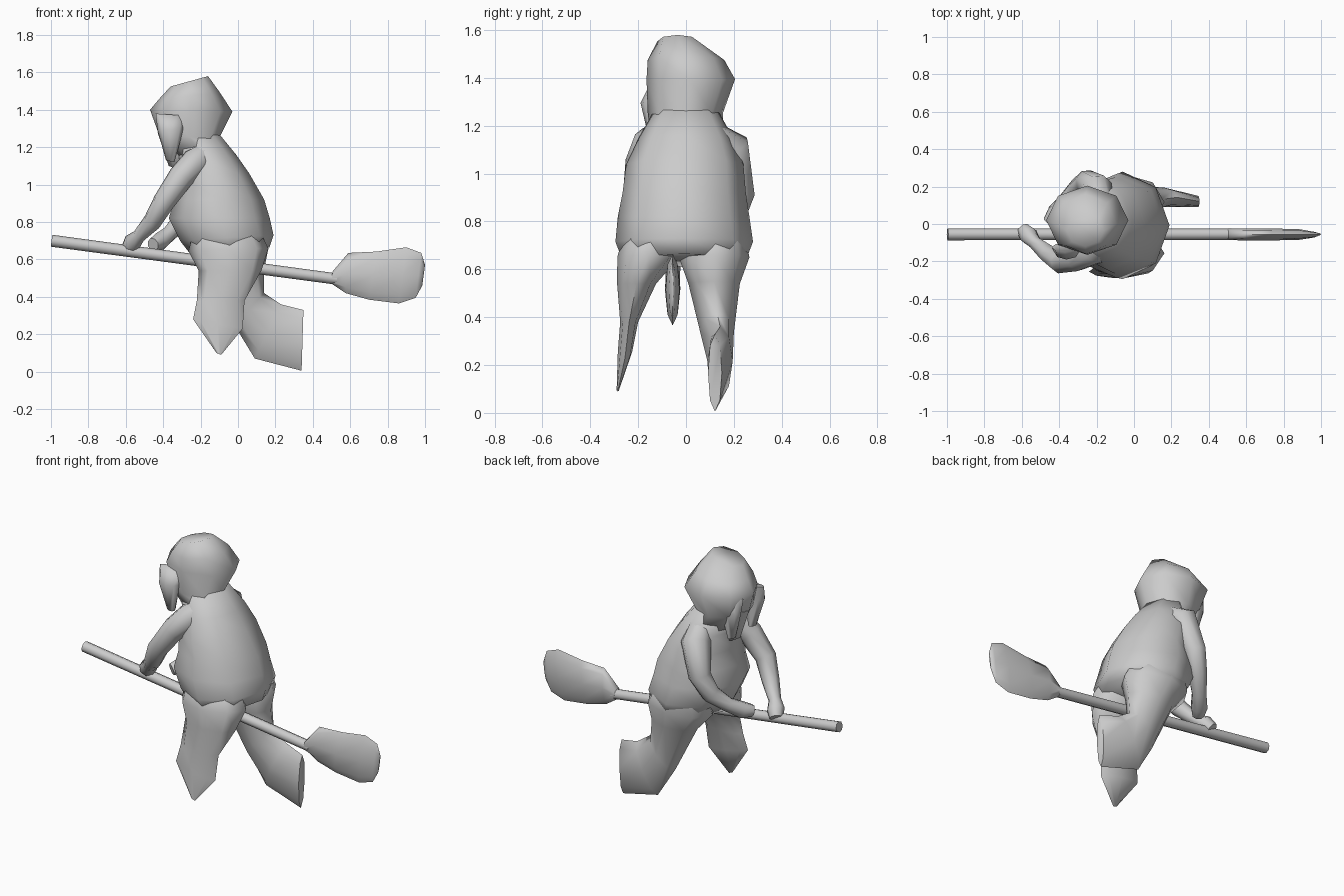
import bpy, bmesh, math


def smooth(ob, angle):
    bpy.ops.object.select_all(action='DESELECT')
    ob.select_set(True)
    bpy.context.view_layer.objects.active = ob
    bpy.ops.object.shade_smooth_by_angle(angle=math.radians(angle))


def loft(name, rings, sides=8, angle=75):
    """Each ring: two opposite ends in xz, then the y range."""
    bm = bmesh.new()
    loops = []
    for xa, za, xb, zb, y0, y1 in rings:
        loop = []
        for i in range(sides):
            a = 2 * math.pi * i / sides
            t = (1 + math.cos(a)) / 2
            y = (y0 + y1) / 2 + (y1 - y0) / 2 * math.sin(a)
            loop.append(bm.verts.new((xa + (xb - xa) * t, y, za + (zb - za) * t)))
        loops.append(loop)
    for p, q in zip(loops, loops[1:]):
        for i in range(sides):
            j = (i + 1) % sides
            bm.faces.new((p[i], p[j], q[j], q[i]))
    bm.faces.new(loops[0])
    bm.faces.new(loops[-1])
    bmesh.ops.recalc_face_normals(bm, faces=bm.faces)
    me = bpy.data.meshes.new(name)
    bm.to_mesh(me)
    bm.free()
    ob = bpy.data.objects.new(name, me)
    bpy.context.collection.objects.link(ob)
    smooth(ob, angle)
    return ob


def tube(name, points):
    """Tapered tube through (x, y, z, radius) points."""
    cu = bpy.data.curves.new(name, 'CURVE')
    cu.dimensions = '3D'
    cu.bevel_depth = 1.0
    cu.bevel_resolution = 2
    cu.use_fill_caps = True
    sp = cu.splines.new('POLY')
    sp.points.add(len(points) - 1)
    for p, (x, y, z, r) in zip(sp.points, points):
        p.co = (x, y, z, 1)
        p.radius = r
    ob = bpy.data.objects.new(name, cu)
    bpy.context.collection.objects.link(ob)
    bpy.ops.object.select_all(action='DESELECT')
    ob.select_set(True)
    bpy.context.view_layer.objects.active = ob
    bpy.ops.object.convert(target='MESH')
    smooth(bpy.context.view_layer.objects.active, 50)


# Robed torso leaning forward
loft("torso", [
    (-.34, 1.27, -.10, 1.27, -.13, .13),
    (-.33, 1.13, -.01, 1.16, -.20, .20),
    (-.33, 1.02, .06, 1.06, -.25, .24),
    (-.34, .92, .14, .92, -.265, .25),
    (-.37, .82, .17, .82, -.285, .265),
    (-.31, .70, .19, .73, -.295, .28),
    (-.24, .61, .168, .665, -.265, .25)])

# Near leg, narrowing to a pointed foot
loft("near_leg", [
    (-.23, .78, .10, .78, -.25, -.03),
    (-.265, .645, .163, .66, -.287, -.025),
    (-.21, .54, .125, .54, -.288, -.125),
    (-.22, .38, .035, .38, -.275, -.20),
    (-.24, .28, .025, .23, -.285, -.225),
    (-.115, .10, -.09, .09, -.29, -.28)])

# Far leg, with the foot kicked back
loft("far_leg", [
    (-.23, .78, .10, .78, .02, .24),
    (-.26, .64, .163, .66, -.03, .265),
    (-.16, .53, .14, .55, .01, .225),
    (-.02, .25, .14, .42, .06, .20),
    (.09, .07, .23, .36, .09, .195),
    (.34, .005, .35, .33, .092, .15)])

# Hooded head draping onto the shoulders
loft("hood", [
    (-.36, 1.525, -.16, 1.58, -.12, .05),
    (-.42, 1.46, -.095, 1.49, -.16, .16),
    (-.47, 1.40, -.03, 1.39, -.165, .205),
    (-.42, 1.26, -.10, 1.25, -.16, .155),
    (-.33, 1.15, -.06, 1.17, -.15, .15)])

# Thin locks on both sides of the face
for name, c, w, s in (("near_lock", -.10, .09, -1), ("far_lock", .05, .07, 1)):
    loft(name, [
        (-.44, 1.38, -.30, 1.37, c, c + .05 * s),
        (-.43, 1.29, -.29, 1.30, c, c + w * s),
        (-.385, 1.13, -.34, 1.12, c, c + .05 * s)])

# Chin
loft("chin", [
    (-.43, 1.28, -.30, 1.28, -.07, .08),
    (-.40, 1.19, -.28, 1.17, -.06, .07),
    (-.37, 1.10, -.27, 1.06, -.03, .04)], sides=6)

# Arms reaching down to the handle
tube("near_arm", [
    (-.16, -.07, 1.18, .06), (-.22, -.145, 1.125, .08),
    (-.305, -.185, 1.04, .07),
    (-.395, -.205, .91, .06), (-.46, -.16, .80, .05),
    (-.53, -.10, .725, .036), (-.565, -.06, .69, .05),
    (-.59, -.03, .655, .038)])
tube("far_arm", [
    (-.16, .07, 1.18, .06), (-.20, .19, 1.10, .085),
    (-.25, .225, .92, .065), (-.30, .19, .81, .055),
    (-.37, .12, .735, .042), (-.42, .06, .695, .048),
    (-.455, .01, .68, .035)])

# Broom handle and flat brush
tube("broom_handle", [(-.997, -.055, .70, .032), (.53, -.055, .495, .03)])
loft("broom_brush", [
    (.50, .47, .505, .535, -.085, -.025),
    (.575, .42, .59, .635, -.088, -.024),
    (.70, .385, .74, .642, -.088, -.024),
    (.86, .365, .90, .665, -.085, -.027),
    (.95, .395, .98, .635, -.072, -.042),
    (.985, .46, 1.0, .57, -.06, -.05)])
